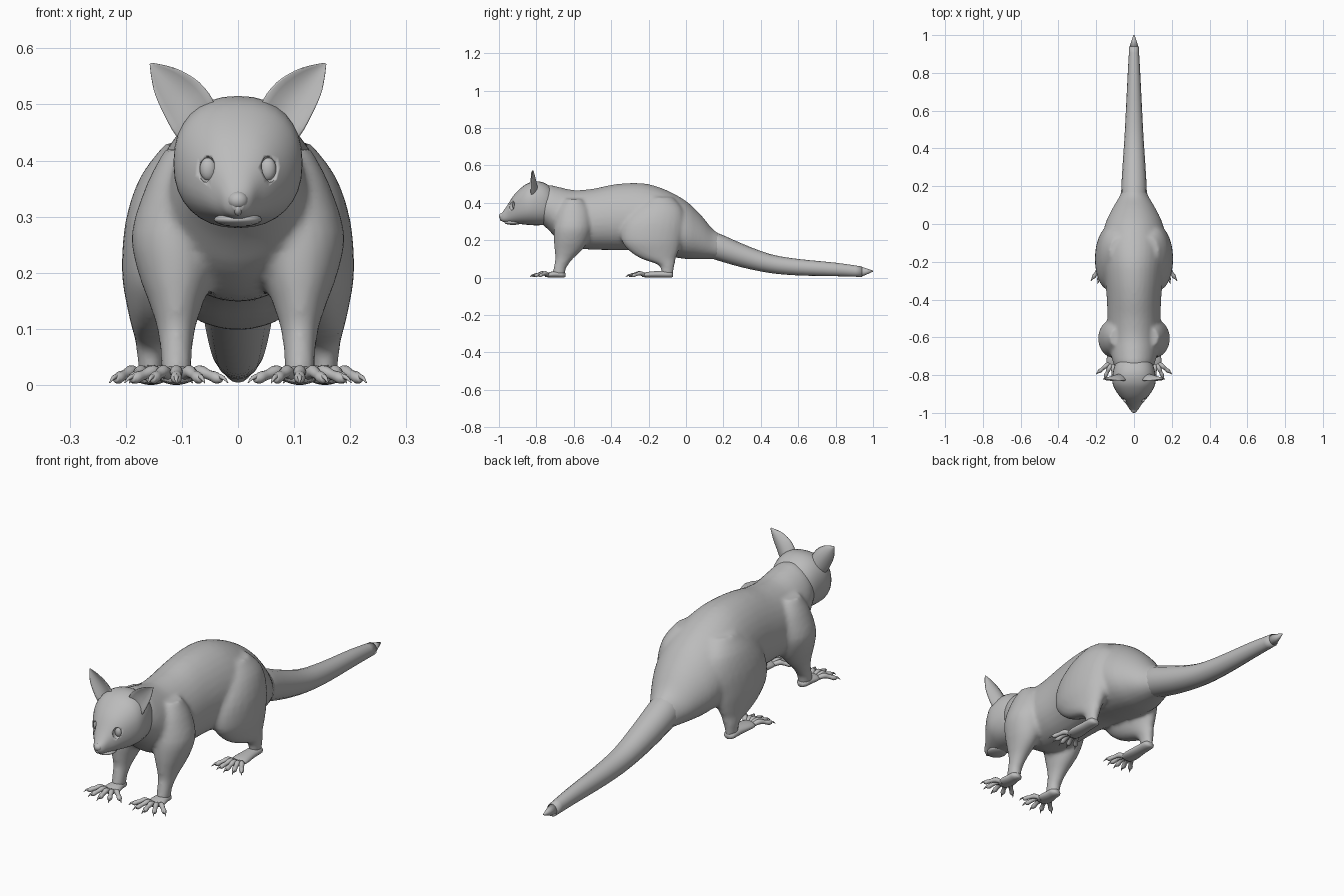
import bpy, bmesh
from math import sin, cos, pi, radians
from mathutils import Vector, Matrix

cube = bpy.data.objects.get("Cube")
if cube:
    bpy.data.objects.remove(cube)

X, Y, Z = Vector((1, 0, 0)), Vector((0, 1, 0)), Vector((0, 0, 1))

fur = bpy.data.materials.new("plain_grey")
fur.use_nodes = True
grey = (0.5, 0.5, 0.5, 1)
fur.diffuse_color = grey
fur.node_tree.nodes["Principled BSDF"].inputs["Base Color"].default_value = grey


def refine(rows, steps):
    """Pass a smooth curve through the cross-section stations."""
    out = []
    for i in range(len(rows) - 1):
        a, b, c, d = (rows[max(0, min(len(rows) - 1, i + k))] for k in (-1, 0, 1, 2))
        for s in range(steps):
            t = s / steps
            out.append([q + t / 2 * (r - p + t * (2 * p - 5 * q + 4 * r - w
                        + t * (3 * (q - r) + w - p)))
                        for p, q, r, w in zip(a, b, c, d)])
    out.append(rows[-1])
    return out


def loft(bm, rows, u, v, sides=24, steps=3, power=1.0, pear=0.0, bow=0.0):
    """Skin rings given as (x, y, z, half-width, half-depth)."""
    rings = []
    for x, y, z, ra, rb in refine(rows, steps):
        ring = []
        for k in range(sides):
            c, s = cos(2 * pi * k / sides), sin(2 * pi * k / sides)
            c, s = (abs(q) ** power * (1 if q > 0 else -1) for q in (c, s))
            p = Vector((x, y, z)) + u * (ra * c * (1 - pear * s))
            p += v * (rb * s + bow * ra * c * c)
            ring.append(bm.verts.new(p))
        rings.append(ring)
    for a, b in zip(rings, rings[1:]):
        for k in range(sides):
            j = (k + 1) % sides
            bm.faces.new((a[k], a[j], b[j], b[k]))
    bm.faces.new(rings[0][::-1])
    bm.faces.new(rings[-1])


def ball(bm, place, size):
    mat = Matrix.Translation(place) @ Matrix.Diagonal((*size, 1))
    bmesh.ops.create_uvsphere(bm, u_segments=16, v_segments=10, radius=1, matrix=mat)


def along_y(rows):
    """Turn (y, bottom, top, half-width) into loft stations."""
    return [(0, y, (b + t) / 2, w, (t - b) / 2) for y, b, t, w in rows]


def finish(name, bm, mirror=False):
    bmesh.ops.recalc_face_normals(bm, faces=bm.faces)
    mesh = bpy.data.meshes.new(name)
    bm.to_mesh(mesh)
    bm.free()
    mesh.materials.append(fur)
    mesh.shade_smooth()
    ob = bpy.data.objects.new(name, mesh)
    bpy.context.collection.objects.link(ob)
    if mirror:
        ob.modifiers.new("mirror", 'MIRROR')
    return ob


# Torso blended with the four legs
bm = bmesh.new()
torso = [(-.80, .31, .47, .08), (-.74, .26, .495, .108), (-.68, .2, .485, .125),
         (-.6, .16, .468, .135), (-.5, .15, .475, .14), (-.4, .148, .496, .143),
         (-.3, .146, .506, .152), (-.2, .135, .5, .162), (-.1, .115, .466, .168),
         (0, .1, .41, .152), (.08, .098, .335, .115), (.14, .1, .262, .08),
         (.18, .1, .235, .062)]
loft(bm, along_y(torso), X, Z, sides=32, pear=.1)

front_leg = [(.085, -.6, .42, .045, .05), (.1, -.6, .36, .062, .085),
             (.11, -.605, .27, .08, .1), (.11, -.615, .2, .068, .092),
             (.11, -.628, .15, .05, .075), (.11, -.652, .1, .034, .047),
             (.11, -.675, .05, .028, .034), (.11, -.68, .012, .028, .034)]
hind_leg = [(.08, -.14, .43, .05, .07), (.105, -.15, .37, .07, .13),
            (.125, -.175, .29, .076, .165), (.137, -.185, .2, .07, .16),
            (.142, -.17, .14, .056, .13), (.147, -.145, .1, .042, .09),
            (.152, -.105, .07, .03, .045), (.155, -.1, .04, .024, .033),
            (.155, -.1, .012, .022, .032)]
for side in (1, -1):
    for leg in (front_leg, hind_leg):
        loft(bm, [(side * r[0], *r[1:]) for r in leg], X, Y)
body = finish("body_and_legs", bm)
blend = body.modifiers.new("blend", 'REMESH')
blend.mode = 'VOXEL'
blend.voxel_size = .01
blend.use_smooth_shade = True
relax = body.modifiers.new("relax", 'SMOOTH')
relax.factor = .5
relax.iterations = 5

# Tail, thick at the root with a pointed tip
bm = bmesh.new()
tail = [(.08, .12, .25, .06), (.16, .095, .242, .068), (.3, .055, .182, .061),
        (.45, .025, .126, .051), (.6, .012, .1, .043), (.8, .008, .08, .033),
        (.94, .004, .06, .025)]
loft(bm, along_y(tail), X, Z, sides=16)
loft(bm, along_y([(.935, .004, .06, .025), (1, .032, .038, .003)]), X, Z, sides=16, steps=1)
finish("tail", bm)

# Head with pointed snout
bm = bmesh.new()
head = [(-.69, .32, .45, .06), (-.74, .287, .497, .098), (-.79, .28, .515, .112),
        (-.84, .282, .507, .114), (-.88, .286, .482, .098), (-.92, .29, .442, .07),
        (-.955, .294, .388, .04), (-.98, .3, .352, .024), (-.994, .312, .338, .01)]
loft(bm, along_y(head), X, Z, sides=32, steps=4, power=.88)
skull = finish("head", bm)

# Hollow eye sockets
bm = bmesh.new()
for side in (1, -1):
    ball(bm, (side * .056, -.93, .385), (.017, .02, .024))
cutter = finish("eye_cutter", bm)
cutter.hide_render = True
cutter.hide_viewport = True
cut = skull.modifiers.new("eye_sockets", 'BOOLEAN')
cut.operation = 'DIFFERENCE'
cut.object = cutter

# Shallow eyes lying in the sockets
bm = bmesh.new()
ball(bm, (.053, -.916, .385), (.015, .012, .021))
finish("eyes", bm, mirror=True)

# Nose and lower jaw
bm = bmesh.new()
ball(bm, (0, -.984, .329), (.018, .016, .016))
ball(bm, (0, -.985, .314), (.008, .011, .012))
finish("nose", bm)
bm = bmesh.new()
ball(bm, (0, -.925, .295), (.043, .046, .013))
finish("lower_jaw", bm)

# Ears, cupped toward the front
bm = bmesh.new()
ear = [(.064, -.8, .455, .035, .014), (.078, -.805, .477, .046, .013),
       (.1, -.808, .51, .043, .009), (.124, -.812, .538, .032, .006),
       (.141, -.815, .557, .018, .004), (.156, -.818, .573, .002, .002)]
loft(bm, ear, Vector((.72, 0, -.69)), -Y, sides=16, bow=.5)
finish("ears", bm, mirror=True)


def foot(name, x, y, heel, spread, reach):
    """A flat sole with five arched toes and claws."""
    bm = bmesh.new()
    sole = [(x, heel, .014, .012, .01), (x, heel - .015, .017, .026, .017),
            (x, (heel + y) / 2, .018, .029, .018), (x, y, .016, .036, .015),
            (x, y - .03, .013, .026, .009)]
    loft(bm, sole, X, Z, sides=16)
    for k in range(-2, 3):
        a = radians(k * spread)
        out = Vector((sin(a), -cos(a), 0))
        across = Vector((cos(a), sin(a), 0))
        base = Vector((x + k * .004, y, 0))

        def at(d, z, r):
            return (*(base + out * d * reach + Z * z), r, r)
        loft(bm, [at(.15, .014, .01), at(.4, .024, .0115), at(.6, .018, .009),
                  at(.75, .013, .0105), at(.85, .011, .006)], across, Z, sides=10)
        loft(bm, [at(.78, .016, .005), at(.9, .013, .004), at(1, .004, .001)],
             across, Z, sides=8)
    finish(name, bm, mirror=True)


# Paws
foot("front_feet", .11, -.725, -.645, 25, .11)
foot("hind_feet", .155, -.205, -.07, 17, .118)
